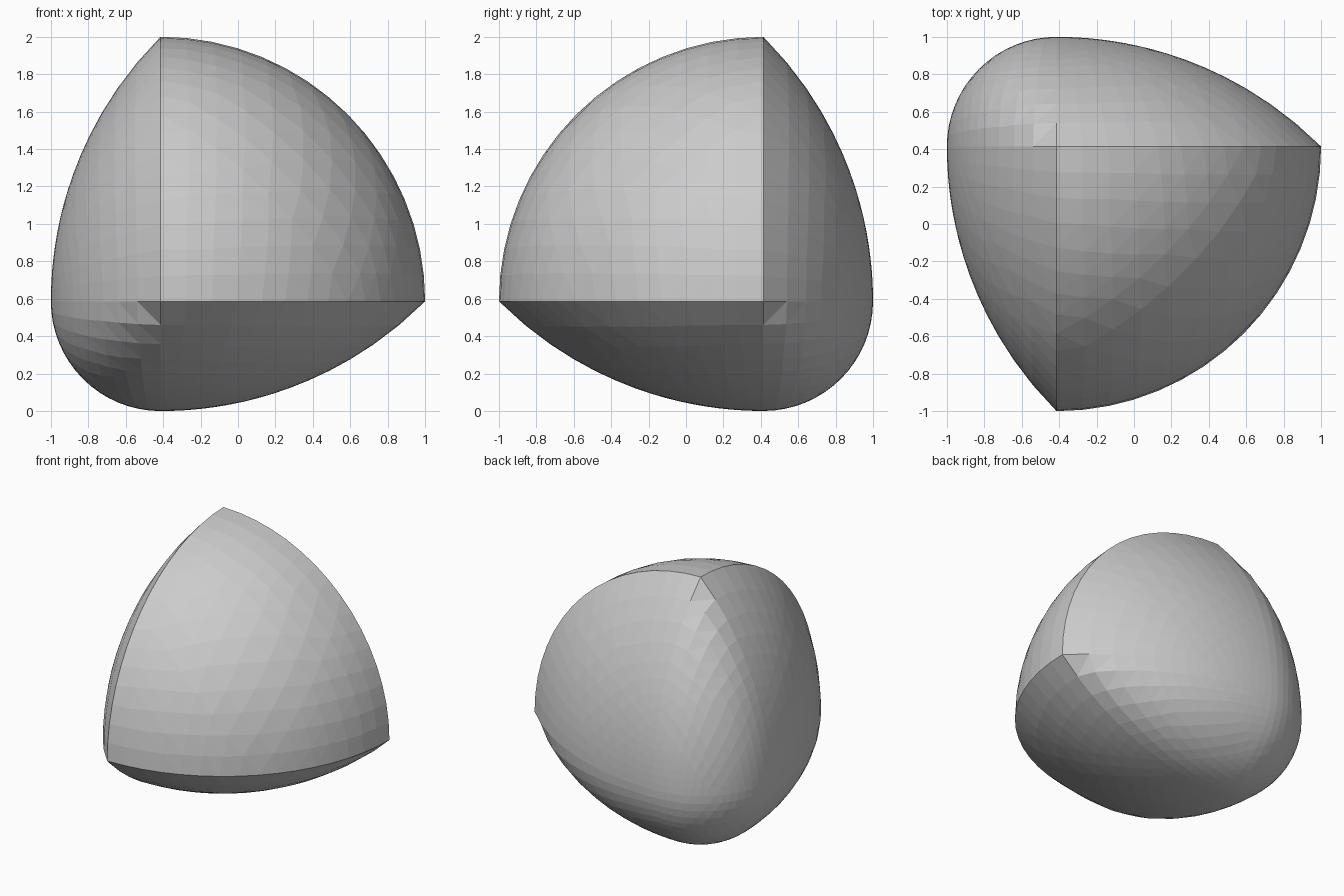
import bpy, bmesh, math
from mathutils import Vector

if "Cube" in bpy.data.objects:
    bpy.data.objects.remove(bpy.data.objects["Cube"])

S = math.sqrt(2)                       # radius of the front octant
O = Vector((1 - S, S - 1, 2 - S))      # shared centre of all eight octants


def radius(d):
    """Distance from the centre to the constant-width surface along d."""
    pos = [i for i in range(3) if d[i] >= 0]
    neg = [i for i in range(3) if d[i] < 0]
    if len(pos) == 3:                  # large sphere
        return S
    if len(pos) == 0:                  # small opposite sphere
        return 2 - S
    if len(neg) == 1:                  # sphere about the opposite corner
        a = S * d[neg[0]]
        return a + math.sqrt(a * a + 2)
    a = d[pos[0]]                      # spindle revolved about the axis
    rho = S * math.sqrt(max(0.0, 1 - a * a))
    return -rho + math.sqrt(rho * rho + 2)


# Octahedron, refined so mesh edges follow the creases
bm = bmesh.new()
for axis in range(3):
    for sign in (1, -1):
        p = Vector((0, 0, 0))
        p[axis] = sign
        bm.verts.new(p)
bmesh.ops.convex_hull(bm, input=bm.verts[:])
for _ in range(4):
    bmesh.ops.subdivide_edges(bm, edges=bm.edges[:], cuts=1, use_grid_fill=True)
    for v in bm.verts:
        v.co.normalize()
bmesh.ops.triangulate(bm, faces=bm.faces[:])

# Push every direction out to the surface; corners point +x, -y, +z
for v in bm.verts:
    d = Vector([0.0 if abs(c) < 1e-6 else c for c in v.co])
    q = d * radius(d)
    v.co = O + Vector((q.x, -q.y, q.z))
bmesh.ops.recalc_face_normals(bm, faces=bm.faces[:])

mesh = bpy.data.meshes.new("constant_width_body")
bm.to_mesh(mesh)
bm.free()
body = bpy.data.objects.new("constant_width_body", mesh)
bpy.context.collection.objects.link(body)
